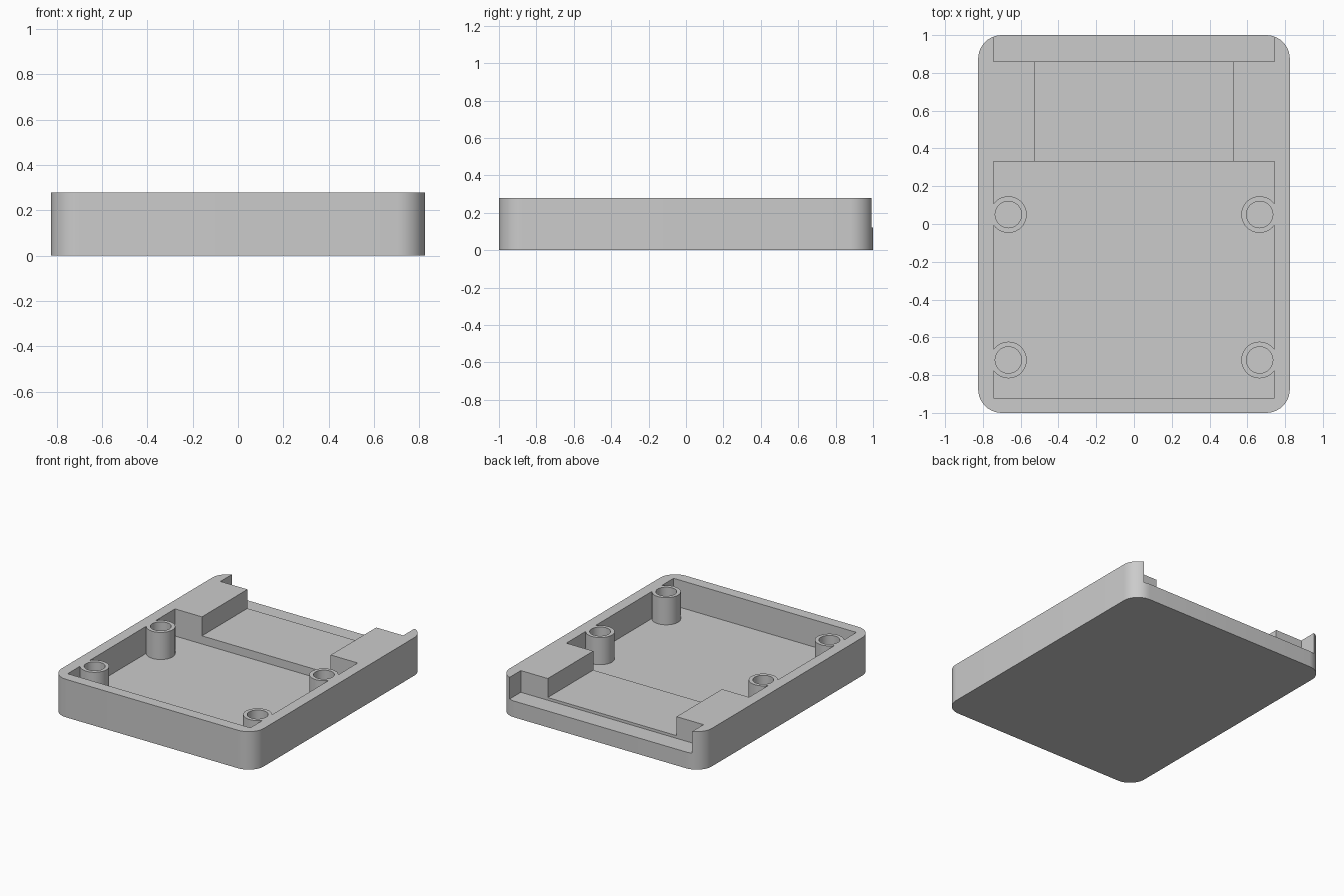
import bpy, bmesh, math
from mathutils import Vector, Matrix

cube = bpy.data.objects.get("Cube")
if cube:
    bpy.data.objects.remove(cube, do_unlink=True)

HALF_W, HALF_L, HEIGHT, CORNER = 0.825, 1.0, 0.28, 0.125
INNER_W, FLOOR = 0.745, 0.08

grey = bpy.data.materials.new("plain grey")
grey.use_nodes = True
grey.diffuse_color = (0.6, 0.6, 0.6, 1)
grey.node_tree.nodes["Principled BSDF"].inputs["Base Color"].default_value = grey.diffuse_color


def add_object(name, bm):
    bmesh.ops.recalc_face_normals(bm, faces=bm.faces)
    mesh = bpy.data.meshes.new(name)
    bm.to_mesh(mesh)
    bm.free()
    mesh.materials.append(grey)
    obj = bpy.data.objects.new(name, mesh)
    bpy.context.collection.objects.link(obj)
    return obj


def smooth(obj):
    bpy.ops.object.select_all(action="DESELECT")
    obj.select_set(True)
    bpy.context.view_layer.objects.active = obj
    bpy.ops.object.shade_smooth_by_angle(angle=math.radians(30))


def box(name, low, high):
    bm = bmesh.new()
    low, high = Vector(low), Vector(high)
    bmesh.ops.create_cube(bm, size=1)
    bmesh.ops.scale(bm, vec=high - low, verts=bm.verts)
    bmesh.ops.translate(bm, vec=(low + high) / 2, verts=bm.verts)
    return add_object(name, bm)


def cut(target, cutter):
    mod = target.modifiers.new(cutter.name, "BOOLEAN")
    mod.operation, mod.solver, mod.object = "DIFFERENCE", "EXACT", cutter
    cutter.hide_render = True
    bpy.context.view_layer.objects.active = target
    bpy.ops.object.modifier_apply(modifier=mod.name)
    bpy.data.objects.remove(cutter, do_unlink=True)


# Tray: rounded rectangle raised to full height
bm = bmesh.new()
outline = []
steps = 10
for i, (sx, sy) in enumerate([(1, 1), (-1, 1), (-1, -1), (1, -1)]):
    for k in range(steps + 1):
        a = math.pi / 2 * (i + k / steps)
        outline.append(bm.verts.new((sx * (HALF_W - CORNER) + CORNER * math.cos(a),
                                     sy * (HALF_L - CORNER) + CORNER * math.sin(a), 0)))
base = bm.faces.new(outline)
raised = bmesh.ops.extrude_face_region(bm, geom=[base], use_keep_orig=True)["geom"]
bmesh.ops.translate(bm, vec=(0, 0, HEIGHT),
                    verts=[v for v in raised if isinstance(v, bmesh.types.BMVert)])
tray = add_object("tray", bm)

# Main cavity, raised channel between the two blocks, and open back ledge
cut(tray, box("cavity_cutter", (-INNER_W, -0.92, FLOOR), (INNER_W, 0.33, 0.5)))
cut(tray, box("channel_cutter", (-0.525, 0.25, 0.14), (0.525, 0.9, 0.5)))
cut(tray, box("ledge_cutter", (-INNER_W, 0.86, 0.12), (INNER_W, 1.2, 0.5)))
smooth(tray)


# Hollow screw posts
def post(name, x, y, outer=0.097, inner=0.07):
    bm = bmesh.new()
    bottom = FLOOR - 0.01
    ring = [bm.verts.new(p) for p in ((inner, 0, bottom), (outer, 0, bottom),
                                      (outer, 0, HEIGHT), (inner, 0, HEIGHT))]
    edges = [bm.edges.new((ring[i], ring[(i + 1) % 4])) for i in range(4)]
    bmesh.ops.spin(bm, geom=ring + edges, cent=(0, 0, 0), axis=(0, 0, 1),
                   angle=math.tau, steps=40, use_merge=True)
    bmesh.ops.remove_doubles(bm, verts=bm.verts, dist=0.0001)
    bm.transform(Matrix.Translation((x, y, 0)))
    smooth(add_object(name, bm))


for side, x in (("left", 0.665), ("right", -0.665)):
    for end, y in (("front", -0.72), ("rear", 0.05)):
        post(f"screw_post_{side}_{end}", x, y)
